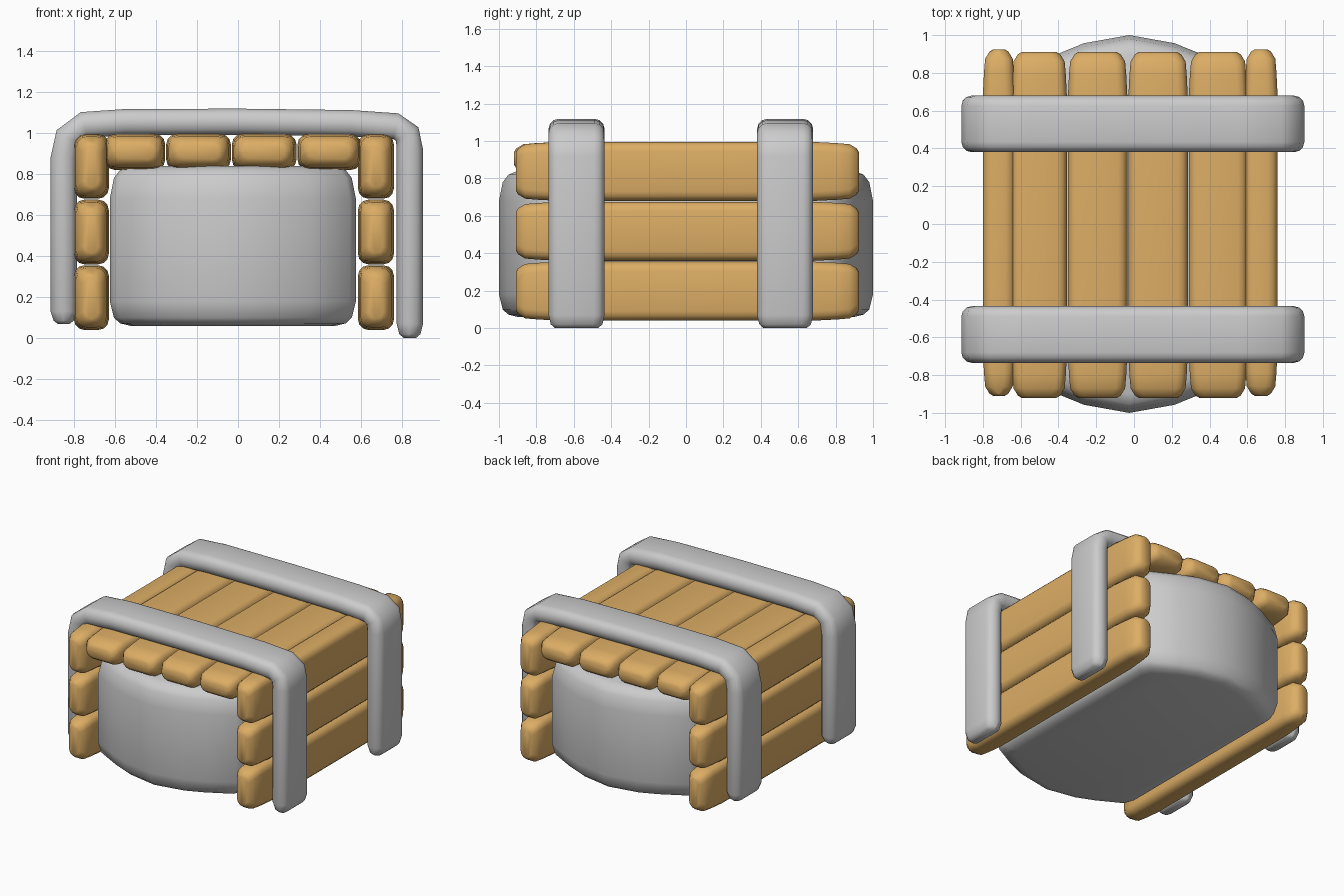
import bpy, bmesh, math
from mathutils import Vector

if "Cube" in bpy.data.objects:
    bpy.data.objects.remove(bpy.data.objects["Cube"])

wood = bpy.data.materials.new("wood")
wood.diffuse_color = (0.72, 0.42, 0.13, 1)
wood.use_nodes = True
wood.node_tree.nodes["Principled BSDF"].inputs["Base Color"].default_value = wood.diffuse_color


def rounded_rect(a, b, r, seg=3):
    r = min(r, a, b)
    pts = []
    for k, (sx, sy) in enumerate([(1, 1), (-1, 1), (-1, -1), (1, -1)]):
        for i in range(seg + 1):
            t = (k + i / seg) * math.pi / 2
            pts.append((sx * (a - r) + r * math.cos(t), sy * (b - r) + r * math.sin(t)))
    return pts


def loft(name, rings, mat=None, angle=50):
    bm = bmesh.new()
    rows = [[bm.verts.new(p) for p in ring] for ring in rings]
    n = len(rows[0])
    for r0, r1 in zip(rows, rows[1:]):
        for i in range(n):
            j = (i + 1) % n
            bm.faces.new((r0[i], r0[j], r1[j], r1[i]))
    bm.faces.new(rows[0][::-1])
    bm.faces.new(rows[-1])
    bmesh.ops.recalc_face_normals(bm, faces=bm.faces)
    me = bpy.data.meshes.new(name)
    bm.to_mesh(me)
    bm.free()
    ob = bpy.data.objects.new(name, me)
    bpy.context.collection.objects.link(ob)
    if mat:
        me.materials.append(mat)
    bpy.ops.object.select_all(action='DESELECT')
    ob.select_set(True)
    bpy.context.view_layer.objects.active = ob
    bpy.ops.object.shade_smooth_by_angle(angle=math.radians(angle))
    return ob


# Planks run along y, with tapered, rounded ends
def plank(name, x0, x1, z0, z1, y0=-0.915, y1=0.915):
    cx, cz, a, b = (x0 + x1) / 2, (z0 + z1) / 2, (x1 - x0) / 2, (z1 - z0) / 2
    ends = [(0, 0.055), (0.012, 0.035), (0.05, 0.012), (0.12, 0.006), (0.24, 0)]
    stations = [(y0 + d, s) for d, s in ends] + [(y1 - d, s) for d, s in reversed(ends)]
    rings = []
    for y, s in stations:
        rings.append([(cx + u, y, cz + v) for u, v in rounded_rect(a - s, b - s, 0.05)])
    loft(name, rings, wood)


for i, (x0, x1) in enumerate([(-0.65, -0.355), (-0.35, -0.035), (-0.03, 0.285), (0.29, 0.60)]):
    plank(f"top_plank_{i + 1}", x0, x1, 0.82, 0.995, -0.92, 0.91)
for side, x0, x1 in [("left", -0.80, -0.63), ("right", 0.585, 0.76)]:
    for i, (z0, z1) in enumerate([(0.04, 0.355), (0.36, 0.675), (0.68, 0.995)]):
        plank(f"{side}_plank_{i + 1}", x0, x1, z0, z1, -0.91, 0.925)

# Inner body: bowed front and back, rounded top and bottom
half = [(-0.6, 0.72), (-0.57, 0.80), (-0.38, 0.90), (-0.24, 0.957), (0, 1.0),
        (0.24, 0.957), (0.38, 0.90), (0.57, 0.80), (0.6, 0.72)]
outline = half + [(x, -y) for x, y in reversed(half)]
levels = [(0.06, 0.10), (0.072, 0.05), (0.10, 0.02), (0.18, 0),
          (0.68, 0), (0.78, 0.02), (0.82, 0.05), (0.84, 0.10)]
loft("inner_body", [[(-0.025 + x * (1 - d / 0.6), y * (1 - d), z) for x, y in outline]
                    for z, d in levels])


# Straps: rounded band swept along an upside-down U
def strap(name, yc):
    path = [(-0.85, 0.07), (-0.85, 0.085), (-0.85, 0.13), (-0.85, 0.88), (-0.83, 0.98), (-0.75, 1.04),
            (-0.55, 1.053), (0, 1.055), (0.55, 1.048), (0.77, 1.033), (0.825, 0.995), (0.838, 0.92),
            (0.838, 0.07), (0.838, 0.02), (0.838, 0.0)]
    inset = {0: 0.035, 1: 0.015, len(path) - 2: 0.012, len(path) - 1: 0.035}
    pts = [Vector((x, 0, z)) for x, z in path]
    rings = []
    for i, p in enumerate(pts):
        t = (pts[min(i + 1, len(pts) - 1)] - pts[max(i - 1, 0)]).normalized()
        nrm = Vector((-t.z, 0, t.x))
        s = inset.get(i, 0)
        rings.append([p + nrm * v + Vector((0, yc + u, 0))
                      for u, v in rounded_rect(0.15 - s, 0.064 - s, 0.055)])
    loft(name, rings)


strap("front_strap", -0.585)
strap("back_strap", 0.53)
